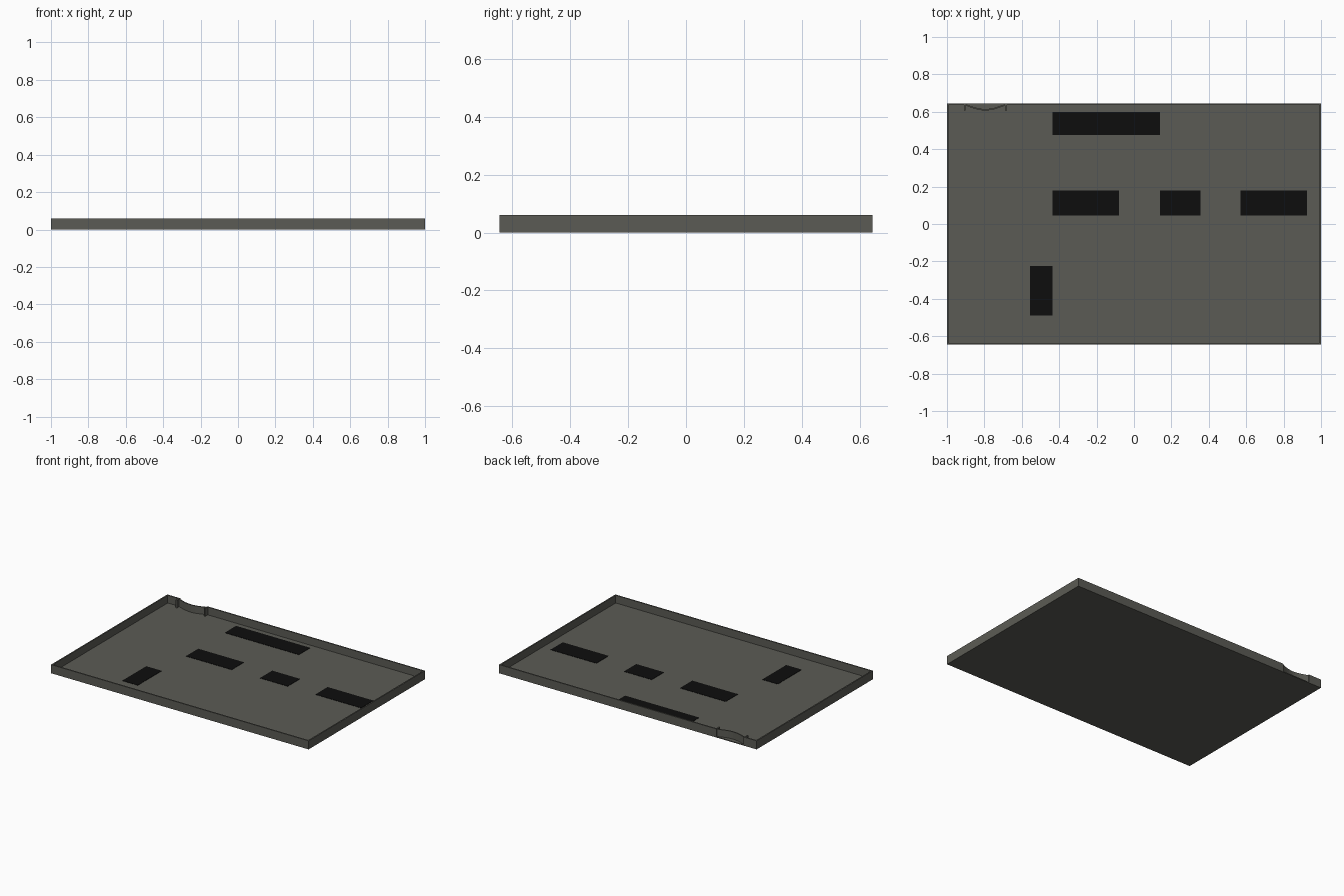
import bpy, math

if "Cube" in bpy.data.objects:
    bpy.data.objects.remove(bpy.data.objects["Cube"])

def mat(name, c):
    m = bpy.data.materials.new(name)
    m.diffuse_color = (*c, 1)
    m.use_nodes = True
    m.node_tree.nodes["Principled BSDF"].inputs["Base Color"].default_value = m.diffuse_color
    return m

GREY = mat("warm_grey", (0.105, 0.105, 0.09))
BLACK = mat("black", (0.004, 0.004, 0.004))

def box(name, x0, x1, y0, y1, z0, z1, m=GREY):
    v = [(x, y, z) for z in (z0, z1) for x, y in ((x0, y0), (x1, y0), (x1, y1), (x0, y1))]
    f = [(3, 2, 1, 0), (4, 5, 6, 7)] + [(i, (i + 1) % 4, (i + 1) % 4 + 4, i + 4) for i in range(4)]
    me = bpy.data.meshes.new(name)
    me.from_pydata(v, [], f)
    me.materials.append(m)
    o = bpy.data.objects.new(name, me)
    bpy.context.collection.objects.link(o)
    return o

X, Y, H, T, F = 1.0, 0.645, 0.06, 0.009, 0.006
NX0, NX1 = -0.90, -0.69          # notch in the back wall

# Tray floor and rim walls
box("tray_floor", -X, X, -Y, Y, 0, F)
box("front_wall", -X, X, -Y, -Y + T, F, H)
box("left_wall", -X, -X + T, -Y + T, Y - T, F, H)
box("right_wall", X - T, X, -Y + T, Y - T, F, H)
box("back_wall_left", -X, NX0, Y - T, Y, F, H)
box("back_wall_right", NX1, X, Y - T, Y, F, H)

# End cheeks of the finger scoop
for name, x in (("scoop_cheek_left", NX0 - 0.01), ("scoop_cheek_right", NX1)):
    box(name, x, x + 0.01, 0.607, Y - T, F, H)

# Concave finger scoop filling the notch
n, yo, depth, t = 12, Y - 0.004, 0.026, 0.008
v, f = [], []
for i in range(n + 1):
    u = i / n
    x = NX0 + (NX1 - NX0) * u
    y = yo - depth * math.sin(math.pi * u)
    v += [(x, y, F), (x, y, H - 0.003), (x, y - t, H - 0.003), (x, y - t, F)]
for i in range(n):
    for k in range(4):
        a, b = 4 * i + k, 4 * i + (k + 1) % 4
        f.append((a, b, b + 4, a + 4))
f += [(3, 2, 1, 0), tuple(4 * n + k for k in range(4))]
me = bpy.data.meshes.new("finger_scoop")
me.from_pydata(v, [], f)
me.materials.append(GREY)
bpy.context.collection.objects.link(bpy.data.objects.new("finger_scoop", me))

# Dark inlaid panels on the floor
panels = [(-0.435, 0.14, 0.475, 0.60), (-0.435, -0.08, 0.045, 0.18),
          (0.14, 0.355, 0.045, 0.18), (0.57, 0.925, 0.045, 0.18),
          (-0.555, -0.435, -0.49, -0.225)]
for i, (a, b, c, d) in enumerate(panels):
    box(f"dark_panel_{i + 1}", a, b, c, d, F - 0.002, F + 0.002, BLACK)
